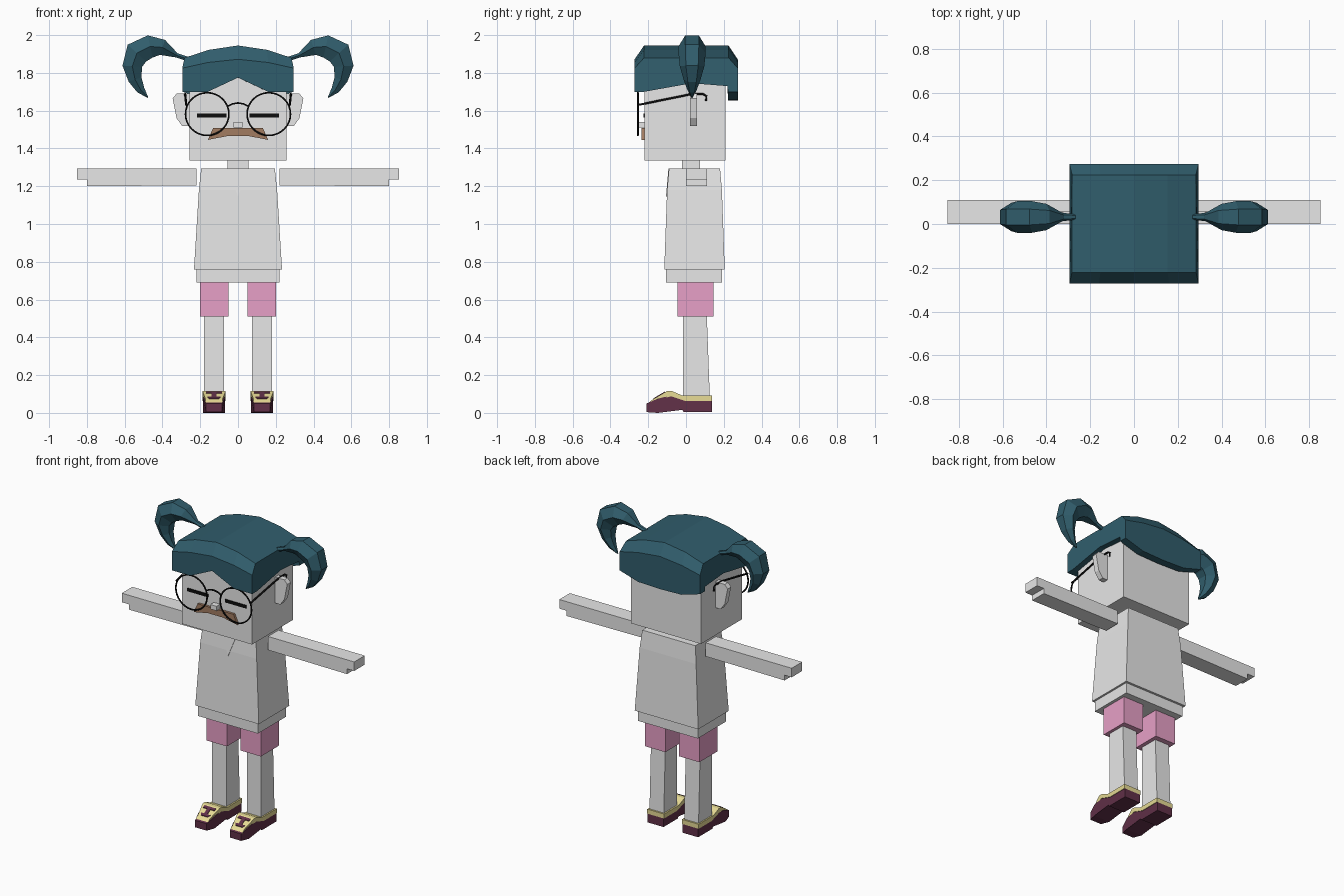
import bpy, bmesh, math
from mathutils import Vector

cube = bpy.data.objects.get("Cube")
if cube:
    bpy.data.objects.remove(cube, do_unlink=True)


def material(name, rgb):
    m = bpy.data.materials.new(name)
    m.use_nodes = True
    m.diffuse_color = (*rgb, 1)
    m.node_tree.nodes["Principled BSDF"].inputs["Base Color"].default_value = (*rgb, 1)
    return m


GREY = material("light_grey", (0.8, 0.8, 0.8))
TEAL = material("teal_hair", (0.03, 0.11, 0.15))
PINK = material("pink", (0.8, 0.35, 0.57))
PLUM = material("plum", (0.12, 0.03, 0.065))
CREAM = material("cream_yellow", (0.88, 0.78, 0.33))
BROWN = material("brown", (0.36, 0.2, 0.12))
BLACK = material("black", (0.004, 0.004, 0.004))


def loft(name, rings, mat):
    """Skin a list of equal point rings and cap both ends."""
    bm = bmesh.new()
    rows = [[bm.verts.new(p) for p in ring] for ring in rings]
    n = len(rows[0])
    for a, b in zip(rows, rows[1:]):
        for i in range(n):
            j = (i + 1) % n
            bm.faces.new((a[i], a[j], b[j], b[i]))
    bm.faces.new(rows[0])
    bm.faces.new(rows[-1])
    bmesh.ops.recalc_face_normals(bm, faces=bm.faces)
    me = bpy.data.meshes.new(name)
    bm.to_mesh(me)
    bm.free()
    me.materials.append(mat)
    ob = bpy.data.objects.new(name, me)
    bpy.context.collection.objects.link(ob)
    return ob


def rect(x0, x1, y0, y1, z):
    return [(x0, y0, z), (x1, y0, z), (x1, y1, z), (x0, y1, z)]


def box(name, xs, ys, zs, mat):
    return loft(name, [rect(*xs, *ys, z) for z in zs], mat)


def plate(name, outline, y0, y1, mat):
    """Extrude an x-z outline along y."""
    return loft(name, [[(x, y, z) for x, z in outline] for y in (y0, y1)], mat)


def wire(name, points, radius, closed=False):
    """Thin black wire along a path."""
    cu = bpy.data.curves.new(name, "CURVE")
    cu.dimensions = "3D"
    cu.bevel_depth = radius
    cu.bevel_resolution = 1
    sp = cu.splines.new("POLY")
    sp.points.add(len(points) - 1)
    for p, co in zip(sp.points, points):
        p.co = (*co, 1)
    sp.use_cyclic_u = closed
    cu.materials.append(BLACK)
    ob = bpy.data.objects.new(name, cu)
    bpy.context.collection.objects.link(ob)
    return ob


# Head, neck and clothes
box("head", (-0.257, 0.257), (-0.22, 0.21), (1.335, 1.8), GREY)
box("neck", (-0.055, 0.055), (-0.02, 0.075), (1.27, 1.36), GREY)
loft("shirt", [rect(-0.233, 0.233, -0.115, 0.205, 0.76),
               rect(-0.207, 0.207, -0.1, 0.19, 1.18),
               rect(-0.195, 0.195, -0.09, 0.18, 1.295)], GREY)
box("shirt_hem", (-0.22, 0.22), (-0.105, 0.19), (0.69, 0.76), GREY)

# Hair cap: one cross-section per station, arched across the head
stations = [(-0.295, 1.88, 1.825, 1.70, 1.70), (-0.16, 1.922, 1.855, 1.70, 1.66),
            (0, 1.945, 1.872, 1.775, 1.655)]
stations += [(-s[0], *s[1:]) for s in reversed(stations[:2])]
loft("hair_cap", [[(x, -0.272, fringe), (x, -0.272, rim), (x * 0.96, -0.222, top),
                   (x * 0.96, 0.225, top), (x, 0.274, rim), (x, 0.274, nape),
                   (x, 0.222, nape), (x, 0.22, 1.73), (x, 0.03, 1.745), (x, -0.222, fringe)]
                  for x, top, rim, fringe, nape in stations], TEAL)

# Pigtail: centre x, centre z, half thickness, half depth
tail = [(0.27, 1.875, 0.012, 0.015), (0.325, 1.893, 0.012, 0.018), (0.40, 1.935, 0.042, 0.06),
        (0.465, 1.94, 0.06, 0.072), (0.535, 1.905, 0.066, 0.072), (0.56, 1.835, 0.052, 0.065),
        (0.545, 1.765, 0.036, 0.045), (0.515, 1.71, 0.022, 0.025), (0.478, 1.67, 0.003, 0.004)]


def pigtail_rings(s):
    rings = []
    for i, (x, z, t, d) in enumerate(tail):
        a, b = tail[max(i - 1, 0)], tail[min(i + 1, len(tail) - 1)]
        run = Vector((b[0] - a[0], b[1] - a[1])).normalized()
        ring = []
        for u, v in ((1, 0.5), (1, -0.5), (0, -1), (-1, -0.5), (-1, 0.5), (0, 1)):
            ring.append((s * (x - run.y * t * u), 0.032 + d * v, z + run.x * t * u))
        rings.append(ring)
    return rings


# Shoe outlines in y-z
sole = [(-0.15, 0), (-0.208, 0.004), (-0.208, 0.05), (-0.15, 0.075), (-0.08, 0.092),
        (0, 0.062), (0.137, 0.062), (0.137, 0.005), (-0.012, 0.005), (-0.02, 0.016)]
upper = [(-0.2, 0.052), (-0.175, 0.072), (-0.1, 0.116), (-0.075, 0.116), (-0.02, 0.092),
         (0.137, 0.092), (0.137, 0.062), (0, 0.062), (-0.08, 0.088)]


def shoe_part(name, outline, centre, half, mat):
    rings = []
    for u in (-1, 1):
        rings.append([(centre + u * half * (0.72 if y < -0.16 else 1), y, z) for y, z in outline])
    return loft(name, rings, mat)


for s, side in ((1, "left"), (-1, "right")):
    def span(a, b):
        return (s * a, s * b)

    loft(side + "_pigtail", pigtail_rings(s), TEAL)

    # Ear and closed eye
    ear = [(0.25, 1.69), (0.325, 1.69), (0.346, 1.665), (0.325, 1.56), (0.295, 1.518), (0.25, 1.518)]
    plate(side + "_ear", [(s * x, z) for x, z in ear], 0.022, 0.058, GREY)
    box(side + "_eye", span(0.062, 0.218), (-0.226, -0.218), (1.565, 1.585), BLACK)

    # Arm with the fingers stepped up from the palm
    arm = [(0.22, 1.295), (0.853, 1.295), (0.853, 1.235), (0.8, 1.235), (0.8, 1.2), (0.22, 1.205)]
    plate(side + "_arm", [(s * x, z) for x, z in arm], 0, 0.11, GREY)

    # Leg
    box(side + "_shorts_leg", span(0.05, 0.2), (-0.045, 0.145), (0.51, 0.69), PINK)
    loft(side + "_leg", [rect(*span(0.075, 0.18), -0.015, 0.126, 0.08),
                         rect(*span(0.075, 0.18), -0.015, 0.11, 0.52)], GREY)

    # Shoe with lace plates lying on the sloped top
    c = s * 0.127
    shoe_part(side + "_shoe_sole", sole, c, 0.058, PLUM)
    shoe_part(side + "_shoe_upper", upper, c, 0.062, CREAM)
    for i, (ya, yb, w) in enumerate(((-0.172, -0.158, 0.035), (-0.158, -0.125, 0.012),
                                     (-0.125, -0.11, 0.042))):
        def slope(y):
            return 0.116 + (y + 0.1) * 0.587
        lace = [(y, slope(y) + h) for y, h in ((ya, -0.002), (yb, -0.002), (yb, 0.004), (ya, 0.004))]
        shoe_part(f"{side}_lace_{i + 1}", lace, c, w, PLUM)

    # Glasses
    circle = [math.tau * i / 32 for i in range(32)]
    wire(side + "_lens_rim", [(s * 0.163 + 0.115 * math.cos(a), -0.255, 1.582 + 0.113 * math.sin(a))
                              for a in circle], 0.005, True)
    wire(side + "_temple", [(s * 0.274, -0.255, 1.63), (s * 0.28, 0.03, 1.688), (s * 0.28, 0.09, 1.688),
                            (s * 0.28, 0.108, 1.677), (s * 0.28, 0.106, 1.652)], 0.006)

wire("glasses_bridge", [(x, -0.255, 1.641 - 6 * x * x) for x in (-0.055, -0.03, 0, 0.03, 0.055)], 0.005)

# Nose and moustache
box("nose", (-0.023, 0.023), (-0.257, -0.215), (1.51, 1.54), GREY)
half = [(0.132, 1.508), (0.16, 1.445), (0.055, 1.466)]
plate("moustache", half + [(-x, z) for x, z in reversed(half)], -0.236, -0.218, BROWN)

# Neckline: a thin V on the front of the shirt
loft("neckline", [[(-0.055, y - 0.09, 1.293), (0.055, y - 0.09, 1.293), (0, y - 0.103, 1.145)]
                  for y in (-0.003, 0.005)], GREY)
